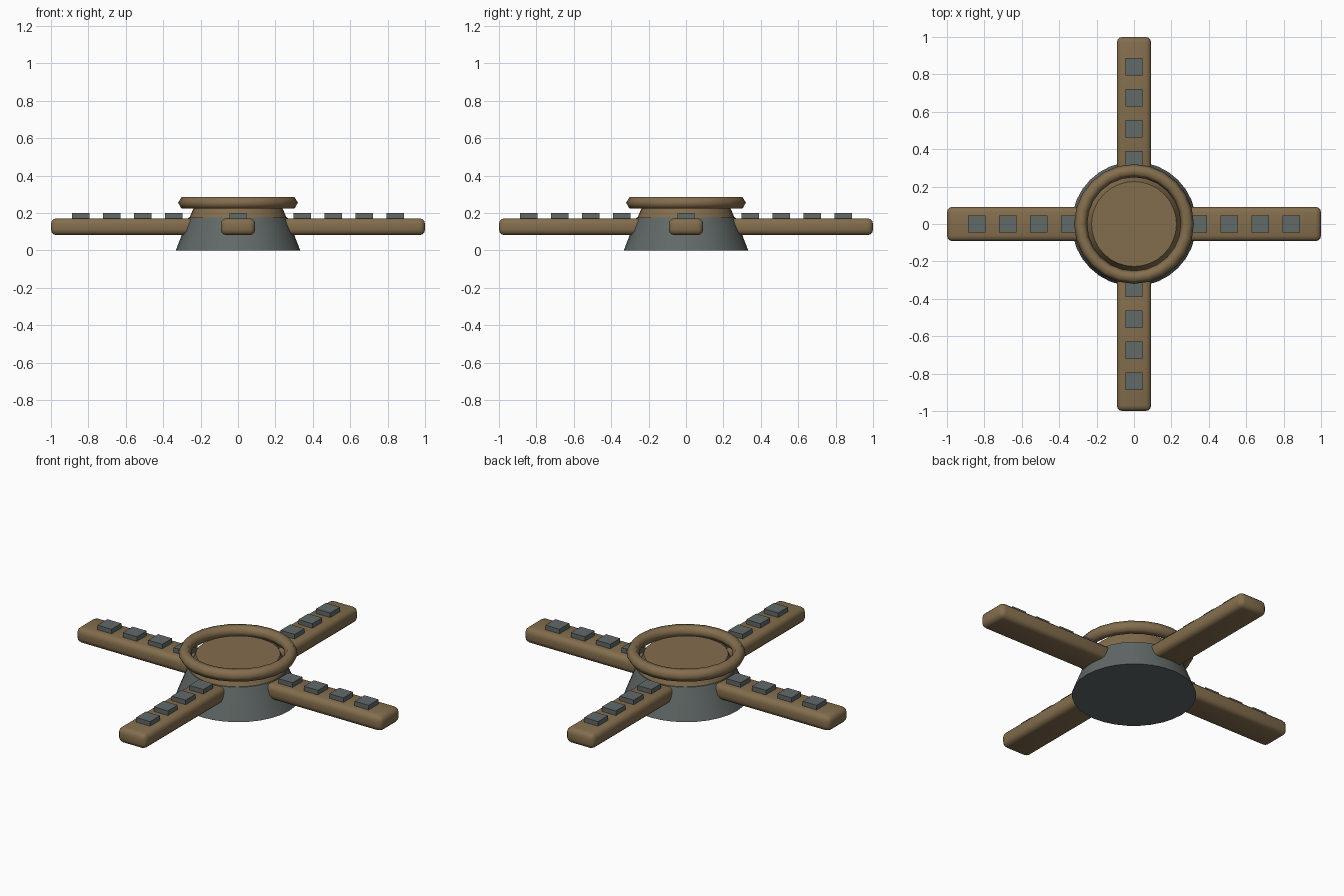
import bpy
from math import pi, radians
from mathutils import Matrix

cube = bpy.data.objects.get("Cube")
if cube:
    bpy.data.objects.remove(cube, do_unlink=True)


def material(name, rgb):
    m = bpy.data.materials.new(name)
    m.use_nodes = True
    m.diffuse_color = (*rgb, 1)
    m.node_tree.nodes["Principled BSDF"].inputs["Base Color"].default_value = (*rgb, 1)
    return m


BRONZE = material("bronze brown", (0.23, 0.155, 0.075))
STONE = material("slate grey", (0.12, 0.142, 0.137))


def finish(name, mat, smooth=None):
    ob = bpy.context.object
    ob.name = name
    ob.data.materials.append(mat)
    if smooth:
        bpy.ops.object.shade_smooth_by_angle(angle=radians(smooth))
    return ob


def frustum(name, mat, r1, r2, z1, z2):
    bpy.ops.mesh.primitive_cone_add(vertices=32, radius1=r1, radius2=r2,
                                    depth=z2 - z1, location=(0, 0, (z1 + z2) / 2))
    return finish(name, mat, 40)


def box(name, mat, x, z, size, turn, bevel=0):
    bpy.ops.mesh.primitive_cube_add(size=1)
    ob = finish(name, mat)
    ob.data.transform(Matrix.Translation((x, 0, z)) @ Matrix.Diagonal((*size, 1)))
    ob.rotation_euler.z = turn
    if bevel:
        mod = ob.modifiers.new("rounding", "BEVEL")
        mod.width = bevel
        mod.segments = 3
        bpy.ops.object.modifier_apply(modifier=mod.name)
        bpy.ops.object.shade_smooth_by_angle(angle=radians(50))
    return ob


# Central hub: tapered base, inner drum and rim ring
frustum("hub_base", STONE, 0.333, 0.265, 0, 0.175)
frustum("hub_drum", BRONZE, 0.262, 0.227, 0.17, 0.25)
bpy.ops.mesh.primitive_torus_add(major_segments=24, minor_segments=6, major_radius=0.285,
                                 minor_radius=0.035, location=(0, 0, 0.255))
finish("rim_ring", BRONZE, 80)

# Four rounded arms, each with a row of square studs
for i, side in enumerate(("left", "back", "right", "front")):
    turn = i * pi / 2
    box(f"{side}_arm", BRONZE, 0.6, 0.127, (0.8, 0.184, 0.09), turn, 0.03)
    for k in range(4):
        box(f"{side}_stud_{k + 1}", STONE, 0.343 + k * 0.166, 0.18,
            (0.092, 0.092, 0.038), turn)
